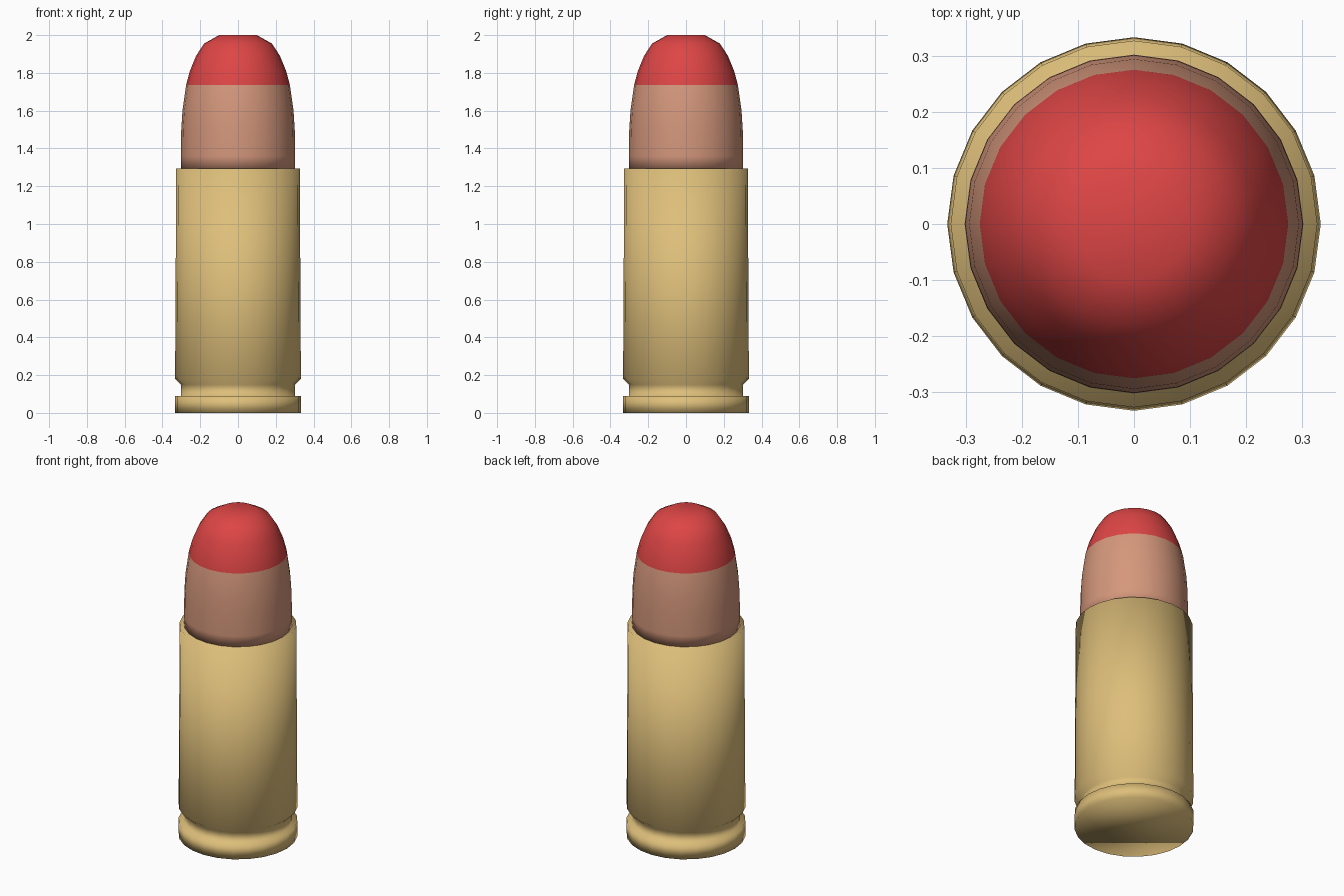
import bpy
import bmesh
from math import cos, sin, tau

SIDES = 24
TIP_Z = 1.735

cube = bpy.data.objects.get("Cube")
if cube:
    bpy.data.objects.remove(cube, do_unlink=True)


def make_material(name, rgb):
    mat = bpy.data.materials.new(name)
    mat.use_nodes = True
    color = (*rgb, 1.0)
    mat.diffuse_color = color
    mat.node_tree.nodes["Principled BSDF"].inputs["Base Color"].default_value = color
    return mat


def lathe(name, profile, materials):
    """Turn (radius, height) points around z and cap both ends, all smooth."""
    bm = bmesh.new()
    rings = [
        [bm.verts.new((r * cos(tau * i / SIDES), r * sin(tau * i / SIDES), z))
         for i in range(SIDES)]
        for r, z in profile
    ]
    for low, high in zip(rings, rings[1:]):
        for i in range(SIDES):
            j = (i + 1) % SIDES
            bm.faces.new((low[i], low[j], high[j], high[i]))
    bm.faces.new(rings[0][::-1])
    bm.faces.new(rings[-1])
    for face in bm.faces:
        face.smooth = True
    mesh = bpy.data.meshes.new(name)
    bm.to_mesh(mesh)
    bm.free()
    for mat in materials:
        mesh.materials.append(mat)
    obj = bpy.data.objects.new(name, mesh)
    bpy.context.collection.objects.link(obj)
    return obj


brass = make_material("brass", (0.73, 0.52, 0.195))
copper = make_material("copper", (0.66, 0.31, 0.2))
red = make_material("red_paint", (0.73, 0.06, 0.06))

# Case: base rim, extractor groove, chamfer and slightly tapered wall
lathe("case", [
    (0.333, 0), (0.333, 0.09), (0.302, 0.09), (0.302, 0.15),
    (0.333, 0.18), (0.327, 1.295),
], [brass])

# Bullet: straight shank, rounded nose with a small flat end
bullet = lathe("bullet", [
    (0.302, 1.29), (0.302, 1.36), (0.301, 1.49), (0.294, 1.6), (0.275, TIP_Z),
    (0.255, 1.81), (0.222, 1.89), (0.18, 1.955), (0.1, 2),
], [copper, red])

# Painted tip
for poly in bullet.data.polygons:
    poly.material_index = int(poly.center.z > TIP_Z)
